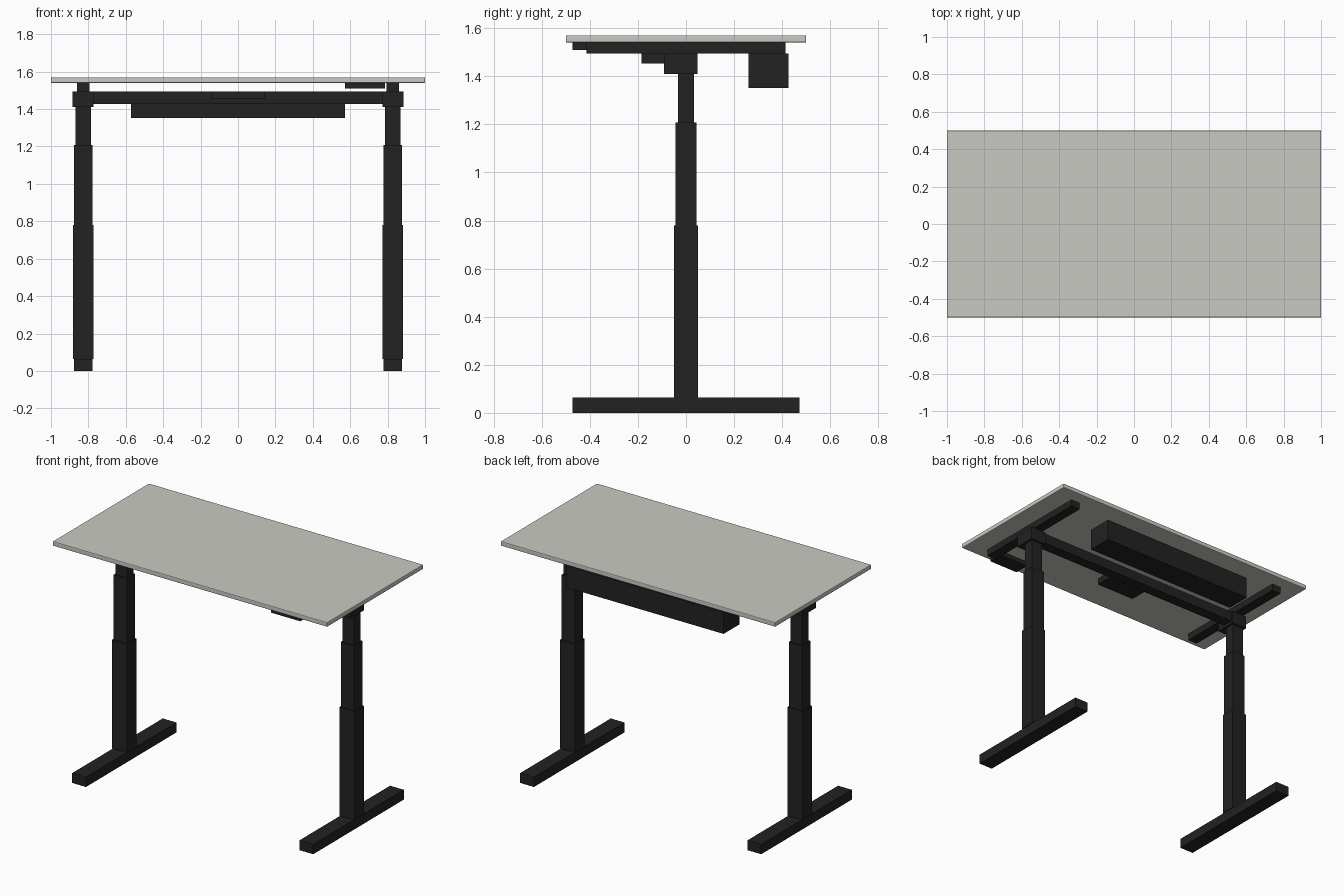
import bpy

cube = bpy.data.objects.get("Cube")
if cube:
    bpy.data.objects.remove(cube, do_unlink=True)


def material(name, color):
    mat = bpy.data.materials.new(name)
    mat.use_nodes = True
    mat.diffuse_color = color
    mat.node_tree.nodes["Principled BSDF"].inputs["Base Color"].default_value = color
    return mat


black = material("black metal", (0.016, 0.016, 0.016, 1))
grey = material("warm light grey", (0.59, 0.59, 0.55, 1))


def box(name, x, y, z, mat=black, bevel=0.0):
    """Box spanning the given (low, high) range on each axis."""
    spans = (x, y, z)
    bpy.ops.mesh.primitive_cube_add(size=1, location=[(a + b) / 2 for a, b in spans])
    ob = bpy.context.object
    ob.name = name
    ob.scale = [b - a for a, b in spans]
    bpy.ops.object.transform_apply(location=False, rotation=False, scale=True)
    ob.data.materials.append(mat)
    if bevel:
        mod = ob.modifiers.new("edge", "BEVEL")
        mod.width = bevel
        mod.segments = 2
    return ob


def around(center, half):
    return (center - half, center + half)


# Desktop
box("desktop", (-1, 1), (-0.5, 0.5), (1.54, 1.57), grey, 0.005)

# Telescoping legs, each with a foot, motor housing and top support
LEG_X = 0.828
for side, sign in (("left", 1), ("right", -1)):
    x = sign * LEG_X
    box(side + "_foot", around(x, 0.05), around(0, 0.471), (0, 0.065))
    box(side + "_lower_column", around(x, 0.055), around(0, 0.049), (0.065, 0.78))
    box(side + "_middle_column", around(x, 0.049), around(0, 0.043), (0.78, 1.208))
    box(side + "_upper_column", around(x, 0.042), around(0, 0.034), (1.208, 1.41))
    box(side + "_motor_housing", around(x, 0.056), (-0.092, 0.048), (1.41, 1.495))
    box(side + "_top_support", around(x, 0.034), around(0, 0.413), (1.495, 1.54))

# Crossbeam between the housings
box("crossbeam", around(0, LEG_X - 0.056), around(0, 0.036), (1.428, 1.495))

# Control box, cable tray and height keypad
box("control_box", around(0, 0.143), (-0.185, -0.036), (1.453, 1.495))
box("cable_tray", around(0, 0.572), (0.259, 0.426), (1.352, 1.495))
box("height_keypad", (0.572, 0.785), (-0.473, -0.37), (1.51, 1.54))
